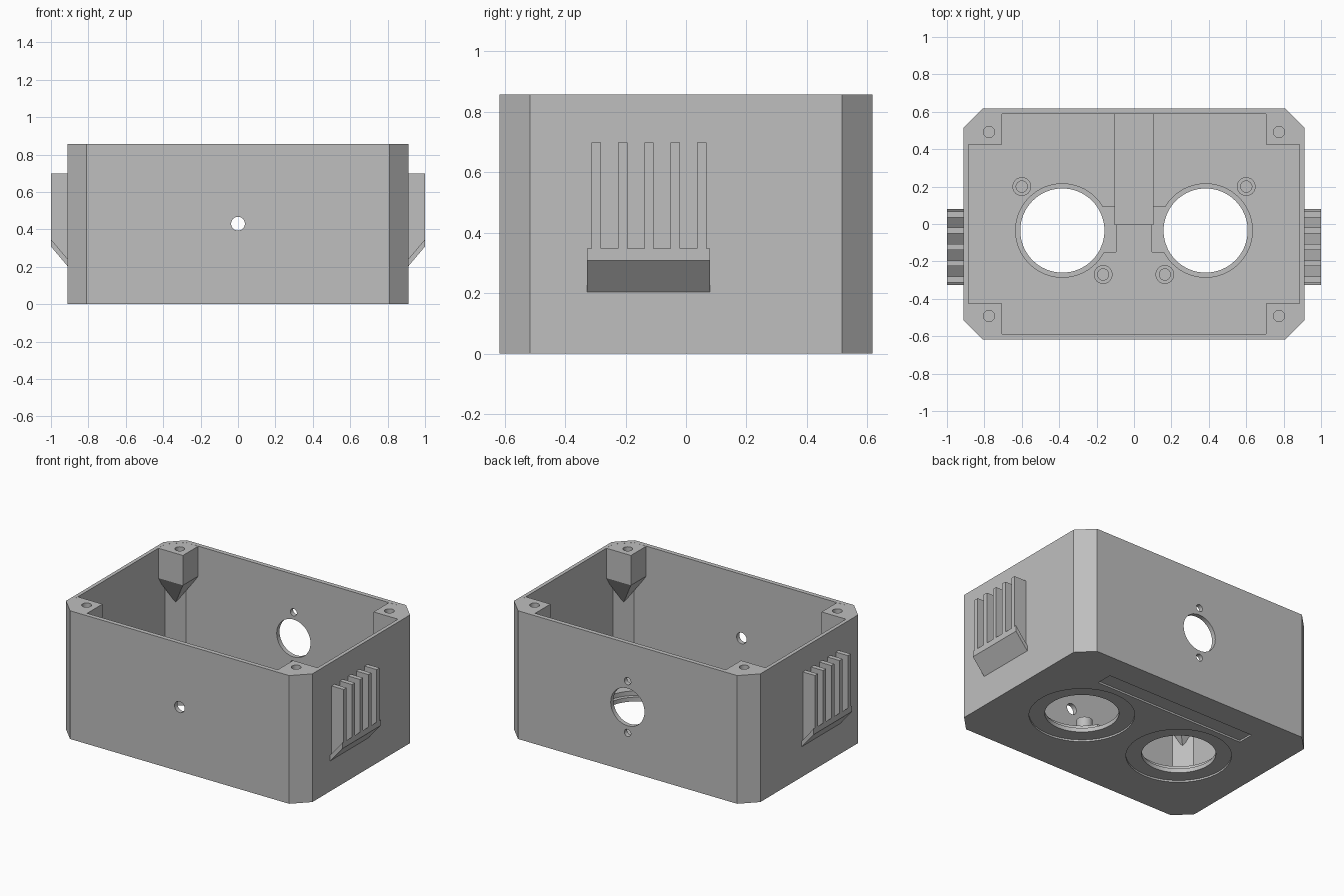
import bpy, bmesh
from math import cos, sin, pi
from mathutils import Matrix

cube = bpy.data.objects.get("Cube")
if cube:
    bpy.data.objects.remove(cube, do_unlink=True)

grey = bpy.data.materials.new("plain_grey")
grey.use_nodes = True
grey.diffuse_color = (0.52, 0.52, 0.52, 1)
grey.node_tree.nodes["Principled BSDF"].inputs["Base Color"].default_value = grey.diffuse_color

HEIGHT, FLOOR, LEDGE = 0.857, 0.07, 0.04
HOLE_X, HOLE_Y = 0.383, -0.035
SIDES = (-1, 1)


def make(name, bm):
    bmesh.ops.recalc_face_normals(bm, faces=bm.faces)
    mesh = bpy.data.meshes.new(name)
    bm.to_mesh(mesh)
    bm.free()
    mesh.materials.append(grey)
    ob = bpy.data.objects.new(name, mesh)
    bpy.context.collection.objects.link(ob)
    return ob


def extrude(name, points, vec):
    """Solid made by sweeping a closed outline along a vector."""
    bm = bmesh.new()
    face = bm.faces.new([bm.verts.new(p) for p in points])
    new = bmesh.ops.extrude_face_region(bm, geom=[face])["geom"]
    bmesh.ops.translate(bm, vec=vec, verts=[g for g in new if isinstance(g, bmesh.types.BMVert)])
    return make(name, bm)


def block(name, x0, x1, y0, y1, z0, z1):
    pts = [(x0, y0, z0), (x1, y0, z0), (x1, y1, z0), (x0, y1, z0)]
    return extrude(name, pts, (0, 0, z1 - z0))


def octagon(name, hx, hy, cut, z0, z1):
    quarter = [(hx, hy - cut), (hx - cut, hy)]
    pts = []
    for sx, sy, step in ((1, 1, 1), (-1, 1, -1), (-1, -1, 1), (1, -1, -1)):
        pts += [(sx * x, sy * y, z0) for x, y in quarter[::step]]
    return extrude(name, pts, (0, 0, z1 - z0))


def rod(name, x, y, r, z0, z1, n=64):
    pts = [(x + r * cos(2 * pi * i / n), y + r * sin(2 * pi * i / n), z0) for i in range(n)]
    return extrude(name, pts, (0, 0, z1 - z0))


def wall_rod(name, x, z, r, y0, y1, n=48):
    pts = [(x + r * cos(2 * pi * i / n), y0, z + r * sin(2 * pi * i / n)) for i in range(n)]
    return extrude(name, pts, (0, y1 - y0, 0))


def carve(ob, cutters):
    """Cut every cutter from the part, then discard the cutters."""
    for c in cutters:
        c.hide_render = True
        mod = ob.modifiers.new("cut", "BOOLEAN")
        mod.operation, mod.solver, mod.object = "DIFFERENCE", "EXACT", c
    bpy.context.view_layer.update()
    mesh = bpy.data.meshes.new_from_object(ob.evaluated_get(bpy.context.evaluated_depsgraph_get()))
    ob.modifiers.clear()
    ob.data = mesh
    for c in cutters:
        bpy.data.objects.remove(c, do_unlink=True)


# Hollow box with chamfered upright corners
case = octagon("case", 0.911, 0.617, 0.101, 0, HEIGHT)
cuts = [octagon("cut", 0.886, 0.587, 0.09, FLOOR, 1.0)]

# Floor openings: through hole, inner seat with a side lug, outer ring recess
for s in SIDES:
    cuts.append(rod("cut", s * HOLE_X, HOLE_Y, 0.225, -0.1, 0.2))
    cuts.append(rod("cut", s * HOLE_X, HOLE_Y, 0.25, LEDGE, 0.2))
    cuts.append(rod("cut", s * HOLE_X, HOLE_Y, 0.32, -0.1, 0.012))
    lug = sorted((s * 0.095, s * 0.25))
    cuts.append(block("cut", *lug, -0.15, 0.09, LEDGE, 0.2))

# Long shallow slot under the floor
cuts.append(block("cut", -0.56, 0.56, 0.33, 0.44, -0.1, 0.012))

# Front wall hole, back wall socket hole and its two screw holes
cuts.append(wall_rod("cut", 0, 0.43, 0.037, -0.7, -0.5))
cuts.append(wall_rod("cut", 0, 0.43, 0.125, 0.5, 0.7))
for s in SIDES:
    cuts.append(wall_rod("cut", 0, 0.43 + s * 0.173, 0.024, 0.5, 0.7))
carve(case, cuts)

# Raised cable strip on the floor
block("cable_strip", -0.105, 0.105, -0.005, 0.59, FLOOR - 0.01, FLOOR + 0.03)

# Corner screw posts, tapering down into the corner
for sx in SIDES:
    for sy in SIDES:
        bm = bmesh.new()
        outline = [(0.705, 0.425), (0.9, 0.425), (0.9, 0.52), (0.815, 0.6), (0.705, 0.6)]
        for z in (HEIGHT - 0.2, HEIGHT - 0.0005):
            for x, y in outline:
                bm.verts.new((sx * x, sy * y, z))
        bm.verts.new((sx * 0.845, sy * 0.548, HEIGHT - 0.4))
        bmesh.ops.convex_hull(bm, input=bm.verts)
        bmesh.ops.dissolve_limit(bm, angle_limit=0.01, verts=bm.verts, edges=bm.edges)
        post = make("corner_post", bm)
        carve(post, [rod("cut", sx * 0.775, sy * 0.492, 0.03, 0.68, 1.0, 32)])

# Hollow standoffs around the openings
for x, y in ((0.6, 0.2), (0.165, -0.27)):
    for s in SIDES:
        peg = rod("standoff", s * x, y, 0.05, FLOOR - 0.02, 0.145, 40)
        carve(peg, [rod("cut", s * x, y, 0.03, FLOOR, 0.3, 32)])

# Side vents: a sloped shelf with five upright fins
for s in SIDES:
    wall, tip = s * 0.9, s * 1.0
    shelf = [(wall, -0.327, 0.19), (tip, -0.327, 0.308), (tip, -0.327, 0.347), (wall, -0.327, 0.228)]
    extrude("vent_shelf", shelf, (0, 0.407, 0))
    for i in range(5):
        y = -0.312 + 0.087 * i
        fin = [(wall, y, 0.21), (tip, y, 0.33), (tip, y, 0.698), (wall, y, 0.698)]
        extrude("vent_fin", fin, (0, 0.031, 0))

# Round walls shade smoothly while edges stay sharp
bpy.ops.object.select_all(action="DESELECT")
for ob in bpy.context.collection.objects:
    if ob.type == "MESH" and ob.name.startswith(("case", "standoff", "corner_post")):
        ob.select_set(True)
        bpy.context.view_layer.objects.active = ob
bpy.ops.object.shade_smooth_by_angle(angle=0.5)
